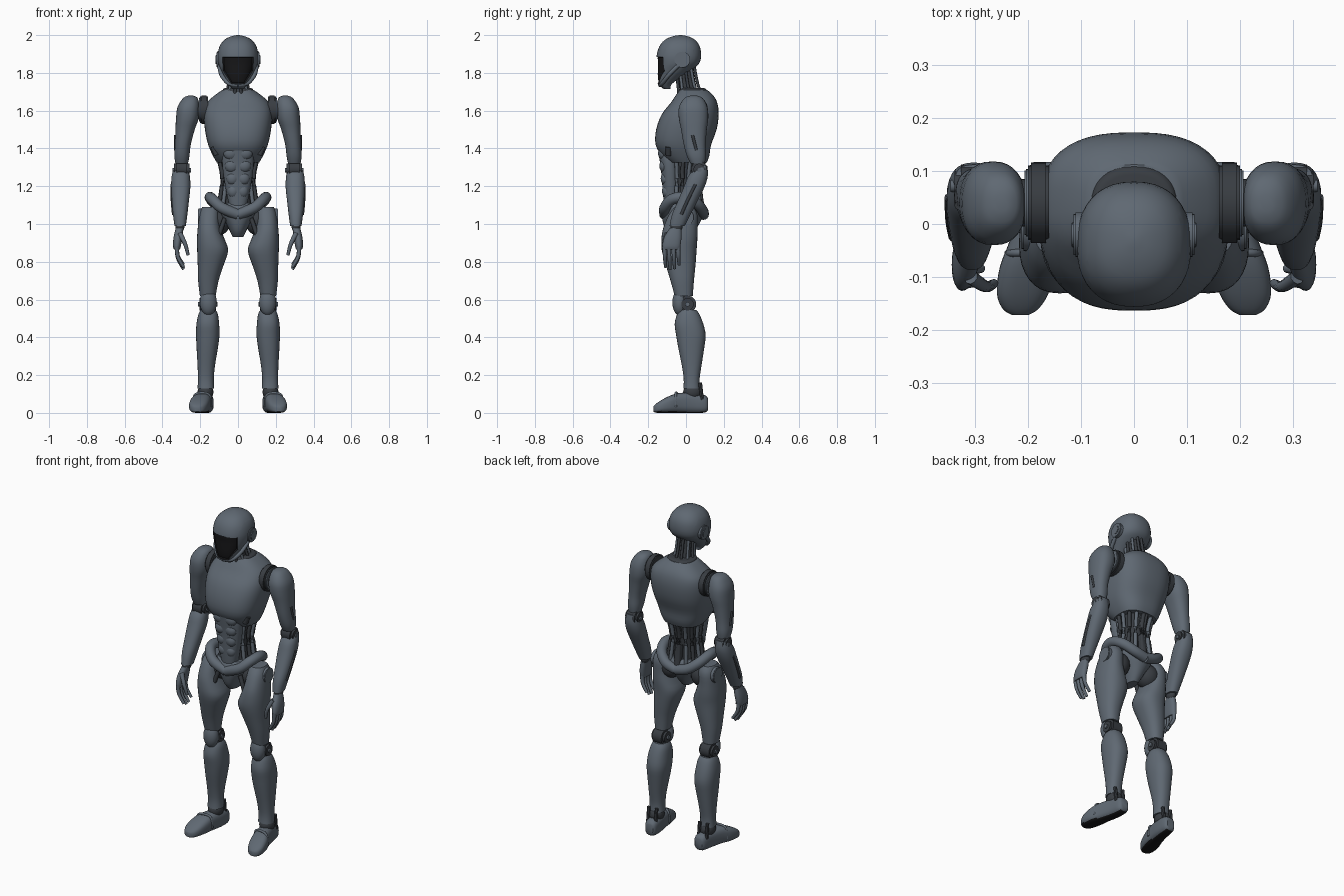
import bpy, bmesh, math
from mathutils import Vector, Matrix


def material(name, rgb):
    m = bpy.data.materials.new(name)
    m.diffuse_color = (*rgb, 1)
    return m


SHELL = material("slate_shell", (0.115, 0.14, 0.17))
JOINT = material("dark_joint", (0.04, 0.046, 0.054))
BLACK = material("black_glass", (0.008, 0.008, 0.009))


def finish(name, bm, mats, mirror=False):
    bmesh.ops.recalc_face_normals(bm, faces=bm.faces)
    me = bpy.data.meshes.new(name)
    bm.to_mesh(me)
    bm.free()
    for m in mats:
        me.materials.append(m)
    for p in me.polygons:
        p.use_smooth = True
    me.set_sharp_from_angle(angle=math.radians(38))
    ob = bpy.data.objects.new(name, me)
    bpy.context.collection.objects.link(ob)
    if mirror:
        ob.modifiers.new("Mirror", 'MIRROR').use_mirror_merge = False
    return ob


def smooth_rows(rows, steps=3):
    """Catmull-Rom interpolation between rows of numbers."""
    rows = [Vector(r) for r in rows]
    out = []
    for i in range(len(rows) - 1):
        a, b, c = rows[max(i - 1, 0)], rows[i], rows[i + 1]
        d = rows[min(i + 2, len(rows) - 1)]
        for k in range(steps):
            t = k / steps
            out.append(0.5 * (2 * b + (c - a) * t + (2 * a - 5 * b + 4 * c - d) * t * t
                              + (3 * b - a - 3 * c + d) * t ** 3))
    return out + [rows[-1]]


def skin(bm, rings):
    vs = [[bm.verts.new(p) for p in r] for r in rings]
    n = len(vs[0])
    for a, b in zip(vs, vs[1:]):
        for i in range(n):
            bm.faces.new((a[i], a[(i + 1) % n], b[(i + 1) % n], b[i]))
    bm.faces.new(vs[0])
    bm.faces.new(vs[-1])


def loft(name, rows, mat=SHELL, mirror=False, power=2.3, axis='z', n=32, done=True):
    """Rows: position on axis, two centre values, two radii."""
    bm = bmesh.new()
    rings = []
    for h, u, v, ru, rv in smooth_rows(rows):
        ring = []
        for i in range(n):
            c, s = math.cos(math.tau * i / n), math.sin(math.tau * i / n)
            a = u + ru * math.copysign(abs(c) ** (2 / power), c)
            b = v + rv * math.copysign(abs(s) ** (2 / power), s)
            ring.append((a, b, h) if axis == 'z' else (a, h, max(b, 0)))
        rings.append(ring)
    skin(bm, rings)
    return finish(name, bm, [mat], mirror) if done else bm


def tube(name, pts, r, mat=JOINT, mirror=True, n=10, taper=1.0):
    """Round bar following a smooth path."""
    pts = smooth_rows(pts, 4)
    bm = bmesh.new()
    rings = []
    for i, p in enumerate(pts):
        t = (pts[min(i + 1, len(pts) - 1)] - pts[max(i - 1, 0)]).normalized()
        q = t.to_track_quat('Z', 'Y')
        rad = r * (1 + (taper - 1) * i / (len(pts) - 1))
        rings.append([p + q @ Vector((rad * math.cos(math.tau * k / n),
                                      rad * math.sin(math.tau * k / n), 0)) for k in range(n)])
    skin(bm, rings)
    return finish(name, bm, [mat], mirror)


def ball(name, loc, size, mat=JOINT, mirror=True):
    bm = bmesh.new()
    bmesh.ops.create_uvsphere(bm, u_segments=20, v_segments=12, radius=1,
                              matrix=Matrix.Translation(loc) @ Matrix.Diagonal((*size, 1)))
    return finish(name, bm, [mat], mirror)


def disc(name, loc, r, width, mat=JOINT, mirror=True):
    """Bevelled cylinder lying along x."""
    bm = bmesh.new()
    bmesh.ops.create_cone(bm, cap_ends=True, segments=28, radius1=r, radius2=r, depth=width,
                          matrix=Matrix.Translation(loc) @ Matrix.Rotation(math.pi / 2, 4, 'Y'))
    rim = [e for e in bm.edges if abs(e.verts[0].co.x - e.verts[1].co.x) < 1e-5]
    bmesh.ops.bevel(bm, geom=rim, offset=width * 0.15, segments=2, affect='EDGES')
    return finish(name, bm, [mat], mirror)


# Head with a recessed visor cut along its outline
head = loft("head", [(1.715, 0, -.10, .03, .018), (1.74, 0, -.112, .05, .036), (1.78, 0, -.09, .072, .066),
                     (1.82, 0, -.06, .092, .096), (1.85, 0, -.043, .104, .112), (1.89, 0, -.038, .108, .118),
                     (1.94, 0, -.034, .098, .107), (1.975, 0, -.032, .072, .08), (1.993, 0, -.03, .038, .043),
                     (2.0, 0, -.03, .006, .006)], n=40, done=False)
outline = [(.083, 1.885), (.078, 1.81), (.036, 1.745)]
planes = [((0, 0, 1.885), (0, 0, 1)), ((0, 0, 1.745), (0, 0, -1))]
for (x0, z0), (x1, z1) in zip(outline, outline[1:]):
    for s in (-1, 1):
        planes.append(((s * x0, 0, z0), (s * (z0 - z1), 0, x1 - x0)))
for co, no in planes:
    bmesh.ops.bisect_plane(head, geom=head.verts[:] + head.edges[:] + head.faces[:],
                           plane_co=co, plane_no=no)
visor = [f for f in head.faces if f.calc_center_median().y < -.085 and all(
    (f.calc_center_median() - Vector(co)).dot(Vector(no)) < 1e-5 for co, no in planes)]
for f in visor:
    f.material_index = 1
head.normal_update()
bmesh.ops.recalc_face_normals(head, faces=head.faces)
bmesh.ops.inset_region(head, faces=visor, thickness=.003, depth=-.007)
finish("head", head, [SHELL, BLACK])
disc("ear_disc", (.103, -.02, 1.87), .042, .022, SHELL)
disc("ear_hub", (.112, -.02, 1.87), .024, .012, SHELL)
tube("jaw_bar", [(.1, -.035, 1.845), (.088, -.09, 1.79), (.05, -.125, 1.745), (0, -.137, 1.735)], .011, SHELL)

# Neck with cables
loft("neck_core", [(1.66, 0, .025, .06, .06), (1.72, 0, .012, .043, .045), (1.84, 0, -.01, .04, .045)], JOINT)
for i in range(5):
    a = math.radians(-75 + 37 * i)
    c, s = math.cos(a), math.sin(a)
    tube("neck_cable", [(.068 * c, .025 + .065 * s, 1.68), (.05 * c, .01 + .055 * s, 1.74),
                        (.045 * c, -.005 + .05 * s, 1.84)], .008, SHELL if i % 2 else JOINT)

# Chest shell and shoulder sockets
loft("chest_shell", [(1.325, 0, .01, .112, .10), (1.36, 0, -.002, .132, .125), (1.42, 0, -.014, .158, .147),
                     (1.50, 0, .002, .175, .160), (1.58, 0, .022, .18, .151), (1.64, 0, .042, .166, .124),
                     (1.68, 0, .045, .125, .10), (1.71, 0, .04, .082, .072)], power=2.6, n=48)
loft("collar", [(1.69, 0, .038, .088, .082), (1.715, 0, .035, .078, .07), (1.72, 0, .033, .066, .06)], JOINT)
disc("shoulder_socket", (.18, .04, 1.605), .076, .04)
disc("shoulder_ring", (.197, .04, 1.605), .064, .02, SHELL)
disc("shoulder_axle", (.215, .04, 1.60), .045, .06)
tube("chest_vent", [(.132, -.092, 1.41), (.113, -.092, 1.365)], .016)

# Abdomen
loft("waist_core", [(1.05, 0, 0, .08, .07), (1.2, 0, 0, .066, .062), (1.38, 0, .01, .09, .08)], JOINT)
loft("belly_plate", [(1.09, 0, -.075, .045, .04), (1.16, 0, -.08, .06, .042), (1.28, 0, -.085, .08, .047),
                     (1.36, 0, -.095, .082, .048), (1.41, 0, -.105, .06, .045)])
for i in range(4):
    z = 1.375 - .067 * i
    ball("belly_pad", (.037 - .004 * i, -.122 + .007 * i, z), (.04 - .003 * i, .026, .036), SHELL)
for i in range(6):
    a = math.radians(-40 + 25 * i)
    c, s = math.cos(a), math.sin(a)
    tube("waist_strut", [(.108 * c, .01 + .095 * s, 1.36), (.085 * c, .075 * s, 1.24),
                         (.105 * c, .085 * s, 1.09)], .011, JOINT if i % 2 else SHELL)
tube("spine", [(0, .085, 1.38), (0, .06, 1.24), (0, .08, 1.07)], .022, mirror=False)

# Pelvis
loft("pelvis", [(.93, 0, -.03, .028, .05), (.96, 0, -.03, .042, .075), (1.0, 0, -.025, .062, .095),
                (1.05, 0, -.018, .092, .11), (1.09, 0, -.015, .105, .105), (1.11, 0, -.015, .09, .09)])
tube("hip_wing", [(0, -.112, 1.05), (.085, -.112, 1.085), (.135, -.075, 1.13), (.148, -.01, 1.14),
                  (.125, .055, 1.11), (.07, .088, 1.07), (0, .092, 1.05)], .029, SHELL, n=16)
ball("hip_joint", (.105, -.01, 1.01), (.065, .065, .07))
tube("hip_piston", [(.07, -.08, 1.03), (.105, -.085, .93)], .012)

# Legs
loft("thigh", [(1.09, .147, -.01, .042, .05), (1.05, .152, -.015, .053, .075), (.98, .153, -.03, .06, .09),
               (.92, .144, -.035, .073, .095), (.86, .134, -.036, .082, .092), (.78, .145, -.028, .068, .078),
               (.70, .157, -.02, .054, .062), (.62, .16, -.012, .042, .048)], mirror=True)
disc("hip_disc", (.2, -.005, 1.035), .046, .025, SHELL)
disc("knee_joint", (.16, .008, .575), .046, .088)
disc("knee_hub", (.16, .008, .575), .028, .104, SHELL)
ball("knee_cap", (.157, -.034, .585), (.045, .038, .07), SHELL)
loft("shin", [(.545, .158, .01, .04, .045), (.52, .158, .012, .052, .06), (.47, .16, .016, .06, .076),
              (.41, .16, .026, .062, .078), (.34, .163, .028, .056, .068), (.25, .168, .03, .046, .052),
              (.18, .17, .03, .042, .042), (.13, .17, .03, .044, .044)], mirror=True)
ball("ankle_joint", (.172, .035, .11), (.042, .05, .045))
for x in (.145, .197):
    tube("ankle_piston", [(x, .075, .16), (x, .085, .07)], .01, n=8)

# Feet: underside faces take the dark sole colour
foot = loft("foot", [(.117, .165, .045, .024, .03), (.1, .166, .048, .036, .046), (.04, .172, .052, .042, .053),
                     (-.03, .187, .053, .047, .053), (-.08, .2, .046, .053, .047), (-.13, .21, .034, .049, .034),
                     (-.16, .214, .024, .034, .023), (-.172, .215, .02, .015, .014)],
            mirror=True, power=2.8, axis='y')
foot.data.materials.append(BLACK)
for p in foot.data.polygons:
    if p.normal.z < -.75:
        p.material_index = 1
tube("instep_band", [(.143, -.045, .03), (.15, -.045, .092), (.19, -.052, .106),
                     (.23, -.055, .092), (.238, -.055, .03)], .007, SHELL)

# Arms
loft("upper_arm", [(1.68, .25, .04, .012, .016), (1.667, .252, .04, .038, .048), (1.62, .262, .038, .058, .075),
                   (1.56, .268, .04, .06, .078), (1.50, .28, .042, .051, .068), (1.42, .292, .046, .042, .058),
                   (1.36, .297, .055, .04, .05), (1.32, .298, .062, .033, .038)], mirror=True)
tube("upper_arm_slot", [(.331, .035, 1.47), (.332, .055, 1.39)], .008)
disc("elbow_joint", (.298, .07, 1.29), .042, .082)
disc("elbow_hub", (.298, .072, 1.285), .026, .096, SHELL)
loft("forearm", [(1.31, .302, .09, .034, .022), (1.26, .303, .066, .047, .05), (1.2, .303, .045, .051, .055),
                 (1.12, .305, .008, .045, .052), (1.05, .306, -.025, .038, .049), (.99, .306, -.047, .03, .04)],
     mirror=True)
tube("forearm_slot", [(.349, .05, 1.21), (.347, .006, 1.12), (.341, -.025, 1.05)], .009)
ball("wrist", (.308, -.05, .985), (.024, .032, .03))

# Hands
loft("palm", [(.98, .309, -.055, .02, .03), (.93, .318, -.07, .023, .046), (.885, .323, -.077, .021, .048),
              (.865, .323, -.078, .016, .044)], mirror=True)
for i in range(4):
    y, drop = -.114 + .024 * i, (.0, .012, .008, -.012)[i]
    tube("finger", [(.324, y, .88), (.318, y + .002, .825 - drop / 2), (.288, y + .006, .772 - drop)],
         .0125, SHELL, taper=.65)
tube("thumb", [(.308, -.1, .95), (.28, -.118, .895), (.264, -.112, .835)], .014, SHELL, taper=.6)
